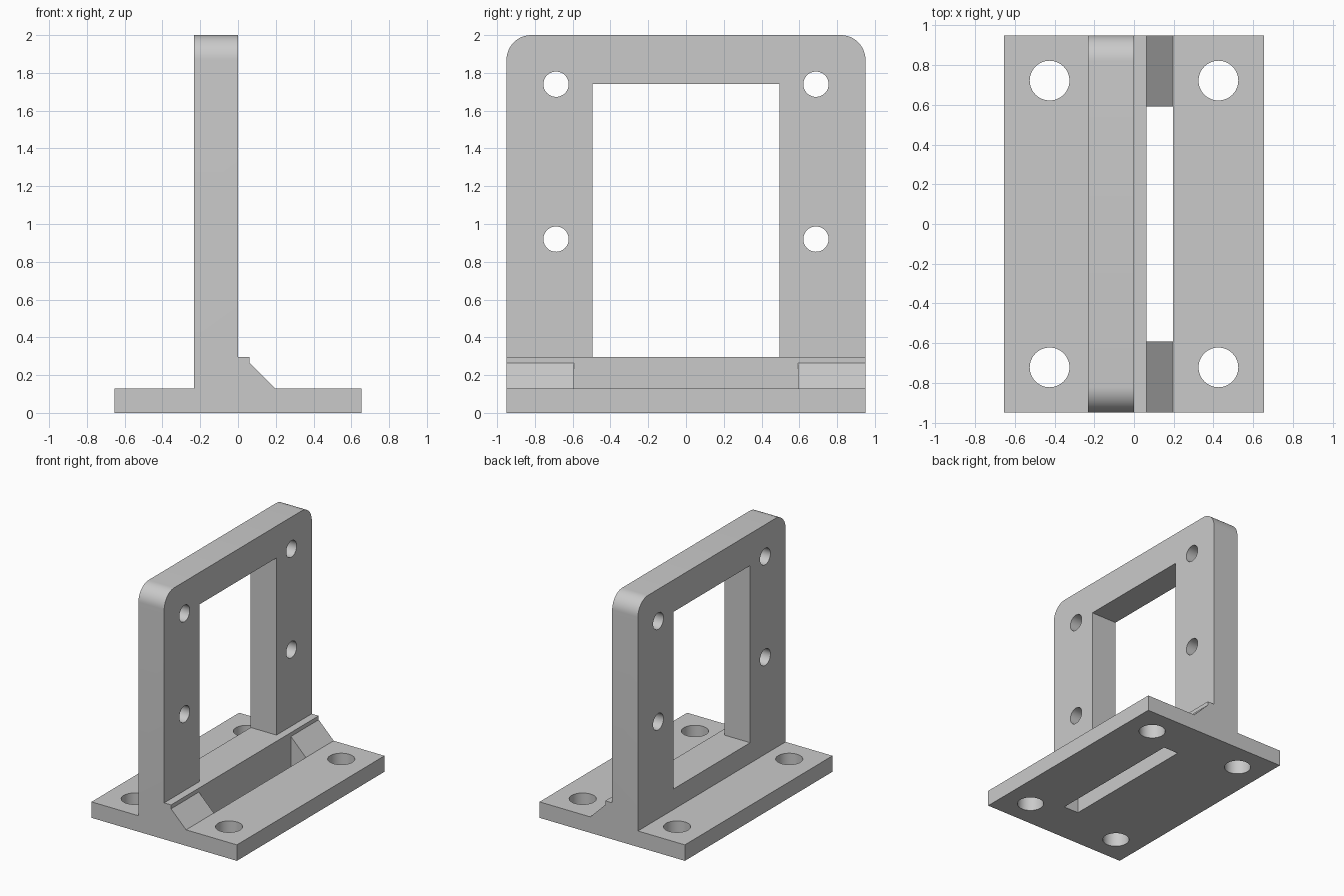
import bpy, bmesh, math
from mathutils import Matrix, Vector

if "Cube" in bpy.data.objects:
    bpy.data.objects.remove(bpy.data.objects["Cube"], do_unlink=True)

HALF_X, HALF_Y, HEIGHT = 0.655, 0.95, 2.0
BASE_Z, SILL_Z = 0.13, 0.297
BACK_X, RIB_X, TOE_X = -0.232, 0.062, 0.197
SLOT_Y = 0.592

grey = bpy.data.materials.new("grey")
grey.use_nodes = True
colour = (0.59, 0.59, 0.59, 1)
grey.diffuse_color = colour
grey.node_tree.nodes["Principled BSDF"].inputs["Base Color"].default_value = colour


def add_object(name, bm):
    bmesh.ops.recalc_face_normals(bm, faces=bm.faces)
    mesh = bpy.data.meshes.new(name)
    bm.to_mesh(mesh)
    bm.free()
    mesh.materials.append(grey)
    obj = bpy.data.objects.new(name, mesh)
    bpy.context.collection.objects.link(obj)
    return obj


def box(name, low, high):
    bm = bmesh.new()
    low, high = Vector(low), Vector(high)
    size = Matrix.Diagonal((*(high - low), 1))
    bmesh.ops.create_cube(bm, size=1, matrix=Matrix.Translation((low + high) / 2) @ size)
    return add_object(name, bm)


def drill(name, centre, radius, turn=0):
    bm = bmesh.new()
    place = Matrix.Translation(centre) @ Matrix.Rotation(turn, 4, 'Y')
    bmesh.ops.create_cone(bm, cap_ends=True, segments=48, radius1=radius,
                          radius2=radius, depth=0.5, matrix=place)
    return add_object(name, bm)


# Bracket body: base, upright and sloped rib in one section swept along y
section = [(-HALF_X, 0), (HALF_X, 0), (HALF_X, BASE_Z), (TOE_X, BASE_Z),
           (RIB_X, 0.265), (RIB_X, SILL_Z), (0, SILL_Z), (0, HEIGHT),
           (BACK_X, HEIGHT), (BACK_X, BASE_Z), (-HALF_X, BASE_Z)]
bm = bmesh.new()
face = bm.faces.new([bm.verts.new((x, -HALF_Y, z)) for x, z in section])
swept = bmesh.ops.extrude_face_region(bm, geom=[face])["geom"]
bmesh.ops.translate(bm, vec=(0, 2 * HALF_Y, 0),
                    verts=[v for v in swept if isinstance(v, bmesh.types.BMVert)])

# Rounded upper corners of the upright
corners = [e for e in bm.edges
           if all(v.co.z > HEIGHT - 0.01 for v in e.verts)
           and abs(e.verts[0].co.y - e.verts[1].co.y) < 0.01]
bmesh.ops.bevel(bm, geom=corners, offset=0.13, segments=12, profile=0.5, affect='EDGES')
bracket = add_object("mounting_bracket", bm)

# Window in the upright and slot through the rib and base
cutters = [box("window_cutter", (-0.5, -0.495, SILL_Z), (0.3, 0.495, 1.74)),
           box("slot_cutter", (RIB_X, -SLOT_Y, -0.1), (TOE_X, SLOT_Y, 0.5))]

# Bolt holes in the base and the upright
for side in (-1, 1):
    for x in (-0.425, 0.425):
        cutters.append(drill("base_hole_cutter", (x, side * 0.722, BASE_Z / 2), 0.1))
    for z in (0.92, 1.74):
        cutters.append(drill("upright_hole_cutter", (BACK_X / 2, side * 0.688, z),
                             0.067, math.pi / 2))

bpy.ops.object.select_all(action='DESELECT')
bpy.context.view_layer.objects.active = bracket
bracket.select_set(True)
for cutter in cutters:
    cut = bracket.modifiers.new(cutter.name, 'BOOLEAN')
    cut.operation, cut.solver, cut.object = 'DIFFERENCE', 'EXACT', cutter
    bpy.ops.object.modifier_apply(modifier=cut.name)
    bpy.data.objects.remove(cutter, do_unlink=True)

bpy.ops.object.shade_smooth_by_angle(angle=math.radians(30))
